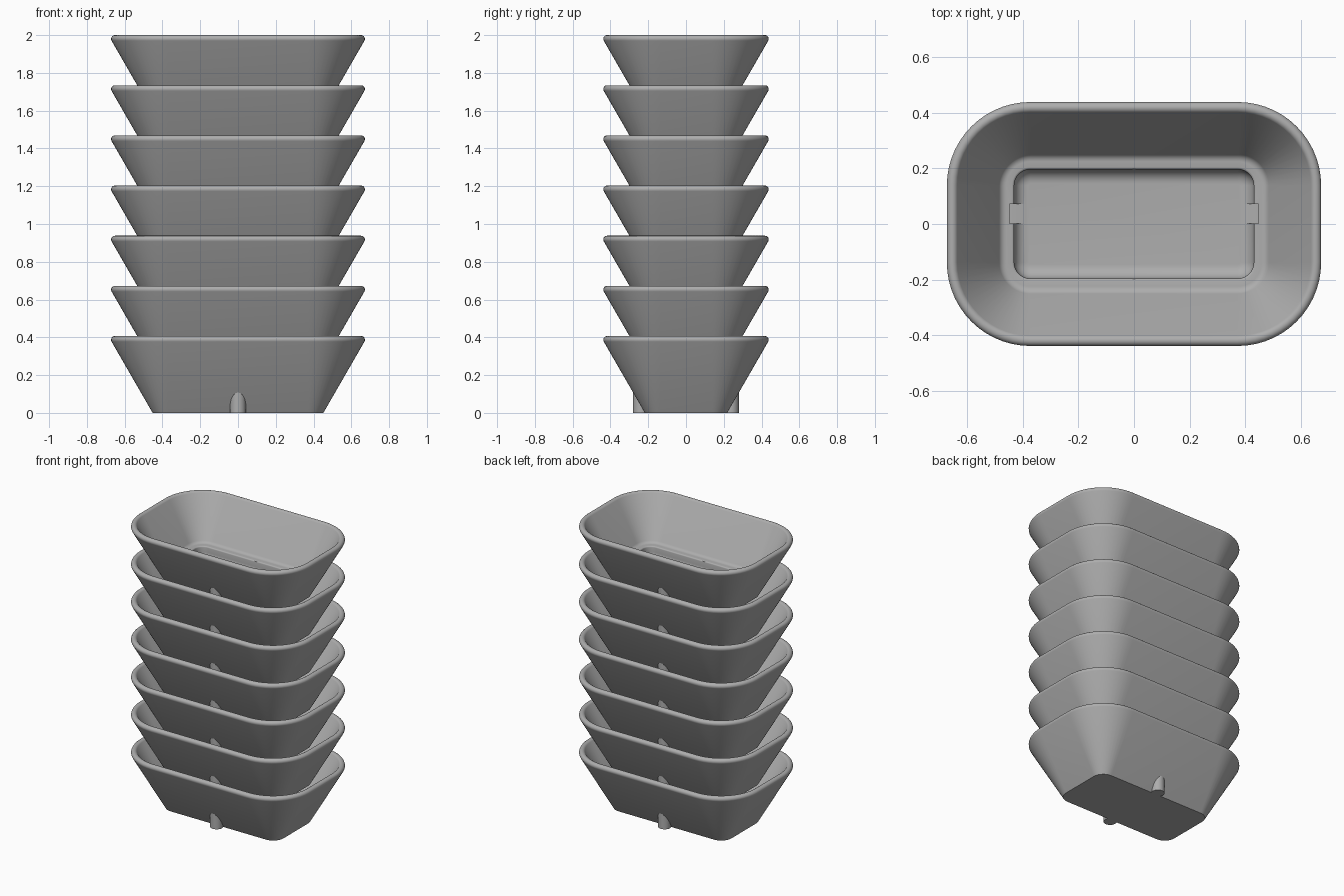
import bpy
import bmesh
from math import sin, cos, pi, radians

if "Cube" in bpy.data.objects:
    bpy.data.objects.remove(bpy.data.objects["Cube"], do_unlink=True)

COUNT = 7
PITCH = 0.2655
CORNER_X, CORNER_Y = 0.372, 0.138   # centres of the rounded corners
CORNER_STEPS = 14

grey = bpy.data.materials.new("plain grey")
grey.use_nodes = True
colour = (0.42, 0.42, 0.42, 1)
grey.diffuse_color = colour
grey.node_tree.nodes["Principled BSDF"].inputs["Base Color"].default_value = colour


def arc(cx, cz, r, start, end, steps):
    """Points of a circular arc, angles in degrees."""
    angles = [radians(start + (end - start) * i / steps) for i in range(steps + 1)]
    return [(cx + r * cos(a), cz + r * sin(a)) for a in angles]


def rounded_ring(bm, r, z):
    """Rounded rectangle with corner radius r at height z."""
    ring = []
    for q, (sx, sy) in enumerate([(1, 1), (-1, 1), (-1, -1), (1, -1)]):
        for i in range(CORNER_STEPS + 1):
            a = (q + i / CORNER_STEPS) * pi / 2
            ring.append(bm.verts.new((sx * CORNER_X + r * cos(a),
                                      sy * CORNER_Y + r * sin(a), z)))
    return ring


def finish(bm, name):
    bmesh.ops.recalc_face_normals(bm, faces=bm.faces)
    mesh = bpy.data.meshes.new(name)
    bm.to_mesh(mesh)
    bm.free()
    mesh.materials.append(grey)
    obj = bpy.data.objects.new(name, mesh)
    bpy.context.collection.objects.link(obj)
    return obj


def select_only(obj):
    bpy.ops.object.select_all(action='DESELECT')
    obj.select_set(True)
    bpy.context.view_layer.objects.active = obj


# Wall section: outer foot, round rim, sloping inside, ledge, recessed floor
section = [(0.08, 0)]
section += arc(0.28, 0.387, 0.02, -30, 150, 10)
section += arc(0.086, 0.145, 0.03, -30, -90, 5)
section += arc(0.066, 0.107, 0.008, 90, 180, 3)
section += arc(0.008, 0.075, 0.05, 0, -90, 8)

bm = bmesh.new()
rings = [rounded_ring(bm, r, z) for r, z in section]
for low, high in zip(rings, rings[1:]):
    n = len(low)
    for i in range(n):
        j = (i + 1) % n
        bm.faces.new((low[i], low[j], high[j], high[i]))
bm.faces.new(rings[0])
bm.faces.new(rings[-1])
tray = finish(bm, "tray_1")

# Small slots in both ends of the recess
bm = bmesh.new()
for side in (-1, 1):
    cube = bmesh.ops.create_cube(bm, size=1)["verts"]
    bmesh.ops.scale(bm, vec=(0.075, 0.07, 0.15), verts=cube)
    bmesh.ops.translate(bm, vec=(side * 0.41, 0.036, 0.102), verts=cube)
slots = finish(bm, "slot_cutter")
slots.hide_render = True
cut = tray.modifiers.new("slots", 'BOOLEAN')
cut.operation = 'DIFFERENCE'
cut.object = slots
select_only(tray)
bpy.ops.object.modifier_apply(modifier=cut.name)
bpy.data.objects.remove(slots, do_unlink=True)
bpy.ops.object.shade_smooth_by_angle(angle=radians(35))

# Round foot peg that merges into the sloping wall
bm = bmesh.new()
bmesh.ops.create_cone(bm, cap_ends=True, segments=32, radius1=0.042,
                      radius2=0.042, depth=0.112)
bmesh.ops.translate(bm, vec=(0, 0, 0.056), verts=bm.verts)
peg = finish(bm, "front_peg_1")
select_only(peg)
bpy.ops.object.shade_smooth_by_angle(angle=radians(35))

# Repeat the tray and its pegs up the stack
for k in range(COUNT):
    z = k * PITCH
    for name, source, y in (("tray", tray, 0), ("front_peg", peg, -0.238),
                            ("back_peg", peg, 0.238)):
        if k == 0 and name != "back_peg":
            part = source
        else:
            part = source.copy()
            part.name = f"{name}_{k + 1}"
            bpy.context.collection.objects.link(part)
        part.location = (0, y, z)
